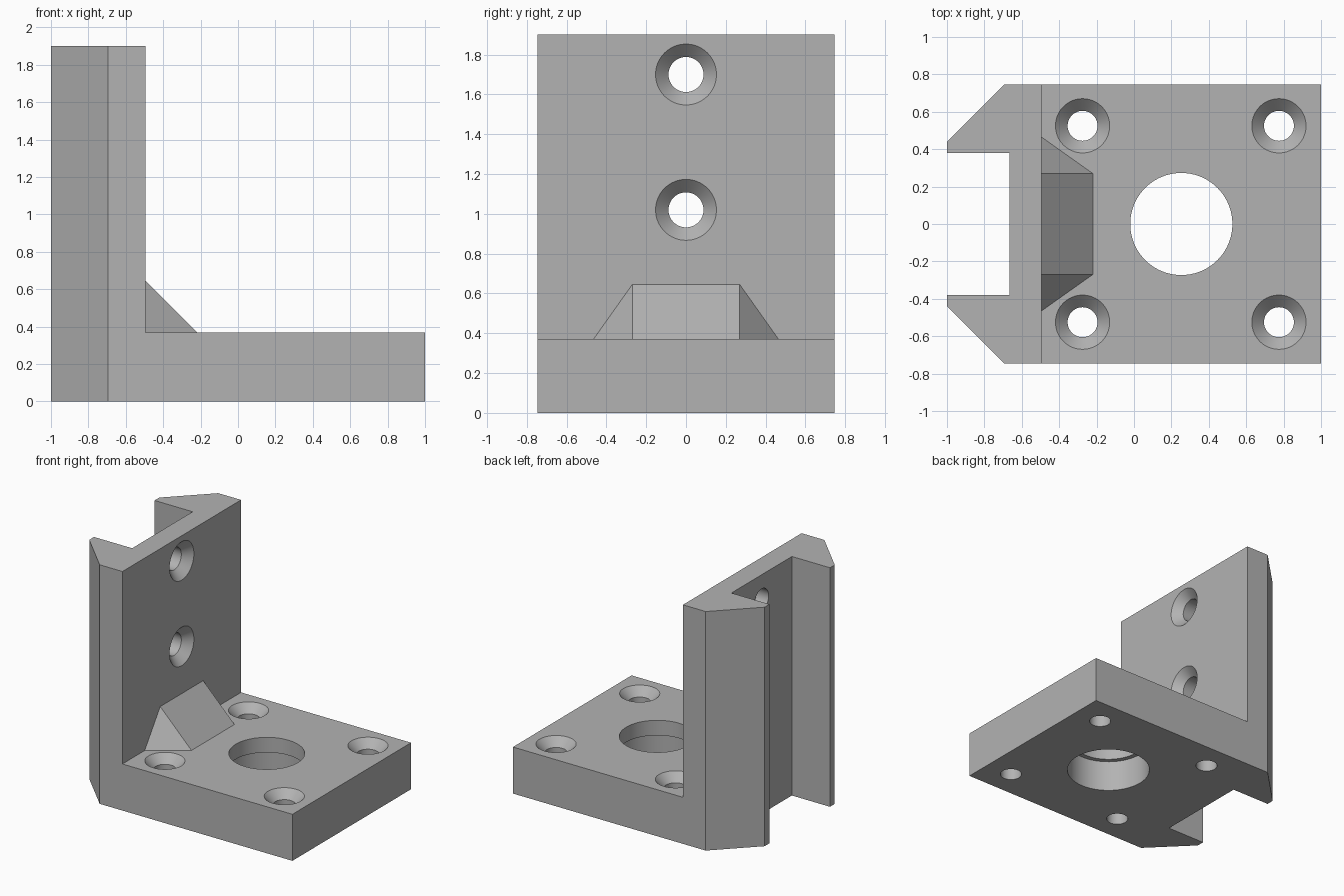
import bpy, bmesh, math
from mathutils import Matrix, Vector

cube = bpy.data.objects.get("Cube")
if cube:
    bpy.data.objects.remove(cube, do_unlink=True)

grey = bpy.data.materials.new("plain_grey")
grey.use_nodes = True
color = (0.45, 0.45, 0.45, 1)
grey.diffuse_color = color
grey.node_tree.nodes["Principled BSDF"].inputs["Base Color"].default_value = color

WIDTH, PLATE, TALL = 0.745, 0.37, 1.9
WALL_FRONT, WALL_BACK = -0.495, -0.665


def finish(name, bm):
    bmesh.ops.recalc_face_normals(bm, faces=bm.faces)
    mesh = bpy.data.meshes.new(name)
    bm.to_mesh(mesh)
    bm.free()
    mesh.materials.append(grey)
    obj = bpy.data.objects.new(name, mesh)
    bpy.context.collection.objects.link(obj)
    return obj


def extrude(name, outline, height):
    bm = bmesh.new()
    face = bm.faces.new([bm.verts.new((x, y, 0)) for x, y in outline])
    out = bmesh.ops.extrude_face_region(bm, geom=[face])["geom"]
    verts = [g for g in out if isinstance(g, bmesh.types.BMVert)]
    bmesh.ops.translate(bm, verts=verts, vec=(0, 0, height))
    return finish(name, bm)


def lathe(name, profile, matrix, sides=64):
    """Solid of revolution from (radius, height) pairs, capped at both ends."""
    bm = bmesh.new()
    rings = [[bm.verts.new(matrix @ Vector((r * math.cos(a), r * math.sin(a), h)))
              for a in (math.tau * i / sides for i in range(sides))]
             for r, h in profile]
    for low, high in zip(rings, rings[1:]):
        for i in range(sides):
            j = (i + 1) % sides
            bm.faces.new((low[i], low[j], high[j], high[i]))
    bm.faces.new(rings[0])
    bm.faces.new(rings[-1])
    return finish(name, bm)


def cut(body, tool):
    tool.hide_render = True
    mod = body.modifiers.new(tool.name, "BOOLEAN")
    mod.operation, mod.solver, mod.object = "DIFFERENCE", "EXACT", tool
    bpy.context.view_layer.objects.active = body
    bpy.ops.object.modifier_apply(modifier=mod.name)
    bpy.data.objects.remove(tool, do_unlink=True)


def countersink(r_hole, r_head, depth):
    """Cutter profile with the seat at height 0 and the opening upward."""
    over = 0.02
    slope = (r_head - r_hole) / 0.065
    return [(r_hole, -depth - over), (r_hole, -0.065),
            (r_head, 0), (r_head + slope * over, over)]


# Bracket plan: plate, chamfered back corners and the rear channel
half = [(1, WIDTH), (-0.695, WIDTH), (-1, 0.44), (-1, 0.38), (WALL_BACK, 0.38)]
plan = half + [(x, -y) for x, y in reversed(half)]
bracket = extrude("bracket_body", plan, TALL)

# Remove everything above the plate in front of the wall
block = extrude("space_cutter", [(WALL_FRONT, -1), (1.2, -1), (1.2, 1), (WALL_FRONT, 1)], 2)
block.data.transform(Matrix.Translation((0, 0, PLATE)))
cut(bracket, block)

# Large stepped bore in the plate, wider underneath
cut(bracket, lathe("bore_cutter", [(0.31, -0.1), (0.31, 0.25), (0.273, 0.25), (0.273, 0.5)],
                   Matrix.Translation((0.253, 0, 0)), 96))

# Countersunk plate holes
for x in (-0.275, 0.775):
    for y in (-0.525, 0.525):
        cut(bracket, lathe("plate_hole_cutter", countersink(0.08, 0.145, PLATE),
                           Matrix.Translation((x, y, PLATE))))

# Countersunk wall holes
for z in (1.02, 1.7):
    place = Matrix.Translation((WALL_FRONT, 0, z)) @ Matrix.Rotation(math.pi / 2, 4, "Y")
    cut(bracket, lathe("wall_hole_cutter", countersink(0.088, 0.153, 0.17), place))

# Sloped gusset in the inner corner
bm = bmesh.new()
for y in (-1, 1):
    for x, w, z in ((WALL_FRONT, 0.465, PLATE), (-0.22, 0.27, PLATE), (WALL_FRONT, 0.27, 0.645)):
        bm.verts.new((x, w * y, z))
bmesh.ops.convex_hull(bm, input=bm.verts)
bmesh.ops.dissolve_limit(bm, angle_limit=0.01, verts=bm.verts, edges=bm.edges)
gusset = finish("corner_gusset", bm)

# Smooth bores with sharp edges
bpy.ops.object.select_all(action="DESELECT")
bracket.select_set(True)
bpy.context.view_layer.objects.active = bracket
bpy.ops.object.shade_smooth_by_angle(angle=math.radians(30))
